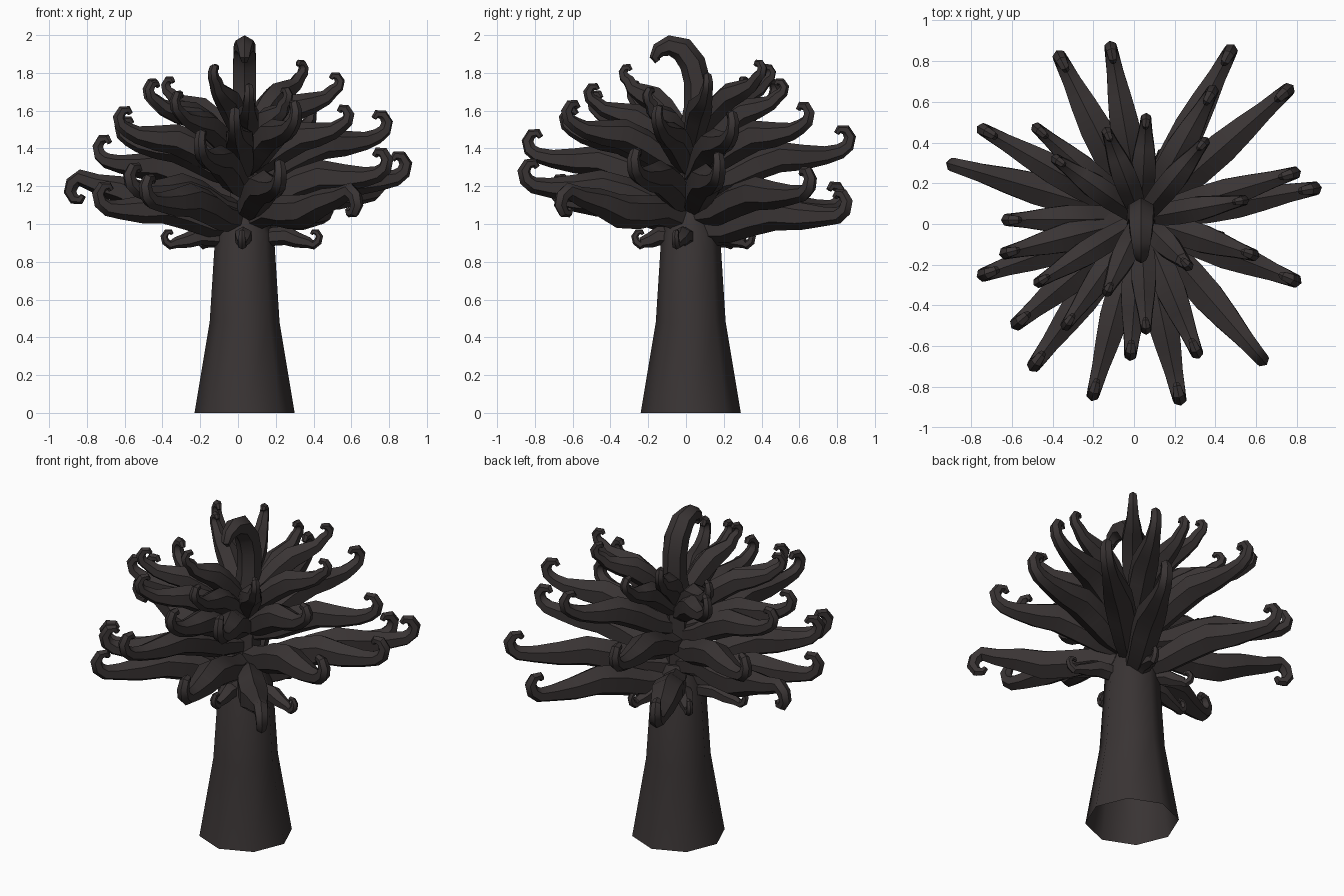
import bpy, bmesh, math
from mathutils import Vector

if "Cube" in bpy.data.objects:
    bpy.data.objects.remove(bpy.data.objects["Cube"])

bark = bpy.data.materials.new("dark bark")
bark.diffuse_color = (0.041, 0.034, 0.034, 1)
bark.use_nodes = True
bark.node_tree.nodes["Principled BSDF"].inputs["Base Color"].default_value = bark.diffuse_color
CX, CY = 0.035, 0.025          # trunk axis


def finish(bm, name, angle=45):
    bmesh.ops.recalc_face_normals(bm, faces=bm.faces)
    me = bpy.data.meshes.new(name)
    bm.to_mesh(me)
    bm.free()
    me.materials.append(bark)
    ob = bpy.data.objects.new(name, me)
    bpy.context.collection.objects.link(ob)
    bpy.ops.object.select_all(action='DESELECT')
    ob.select_set(True)
    bpy.context.view_layer.objects.active = ob
    bpy.ops.object.shade_smooth_by_angle(angle=math.radians(angle))
    return ob


def sweep(name, origin, ang, path, sides=6):
    """Tube along (distance, height, radius) points in a vertical plane."""
    d = Vector((math.cos(ang), math.sin(ang), 0))
    side = Vector((-d.y, d.x, 0))
    pts = [Vector((origin[0], origin[1], z)) + d * r for r, z, _ in path]
    bm = bmesh.new()
    rings = []
    for i, p in enumerate(pts):
        t = (pts[min(i + 1, len(pts) - 1)] - pts[max(i - 1, 0)]).normalized()
        n = t.cross(side)
        rad = path[i][2]
        rings.append([bm.verts.new(p + (n * math.cos(a) + side * math.sin(a)) * rad)
                      for a in (2 * math.pi * k / sides for k in range(sides))])
    for a, b in zip(rings, rings[1:]):
        for k in range(sides):
            j = (k + 1) % sides
            bm.faces.new((a[k], a[j], b[j], b[k]))
    bm.faces.new(rings[0])
    bm.faces.new(rings[-1])
    return finish(bm, name)


def branch(name, x, y, zt, down=False, thick=1.0, z0=None):
    """Wavy branch whose tip reaches (x, y) at height zt and ends in a hook."""
    dx, dy = x - CX, y - CY
    R = math.hypot(dx, dy)
    h = max(0.6, min(1.0, R / 0.8))
    if z0 is None:
        z0 = 0.99 + 0.68 * (zt - 1.12)
    w = 0.035 * h
    k = thick * (0.82 + 0.18 * h)
    s = -1 if down else 1
    body = [(0, 0, .06), (.22, -.7, .078), (.38, .2, .09), (.53, .6, .09),
            (.68, -.3, .073), (.82, -.7, .052)]
    path = [(u * R, z0 + (zt - z0) * u ** .75 + s * o * w, r * k) for u, o, r in body]
    hook = [(-.085, -.035, .044), (-.045, -.005, .039), (-.032, .04, .035),
            (-.055, .078, .03), (-.09, .082, .024), (-.105, .06, .016)]
    path += [(R + a * h, zt + s * b * h, r * k) for a, b, r in hook]
    sweep(name, (CX, CY), math.atan2(dy, dx), path)


# Trunk: flared octagon, open underneath
bm = bmesh.new()
rings = []
for z, r in [(0, .265), (.48, .185), (.95, .155), (1.08, .10)]:
    rings.append([bm.verts.new((CX + r * math.cos(k * math.pi / 4),
                                CY + r * math.sin(k * math.pi / 4), z)) for k in range(8)])
for a, b in zip(rings, rings[1:]):
    for k in range(8):
        bm.faces.new((a[k], a[(k + 1) % 8], b[(k + 1) % 8], b[k]))
bm.faces.new(rings[-1])
finish(bm, "trunk", 50)

# Crown stem, curling forward at the top
sweep("crown_stem", (CX, 0), -math.pi / 2,
      [(-.02, 1.0, .09), (-.03, 1.4, .085), (-.06, 1.62, .07), (-.06, 1.75, .07),
       (-.035, 1.85, .07), (.02, 1.925, .066), (.09, 1.945, .054),
       (.145, 1.92, .04), (.165, 1.88, .028), (.15, 1.86, .016)])

# Long lower branches: tip x, y, height, hook down
for i, b in enumerate([
        (-.92, .30, 1.21, True), (-.51, -.72, 1.16, False), (.65, -.69, 1.14, True),
        (.49, .88, 1.08, False), (-.38, .85, 1.12, False), (.92, .18, 1.28, False),
        (.23, -.89, 1.24, False), (.82, -.29, 1.30, False), (-.77, -.26, 1.12, False),
        (.78, .68, 1.20, False), (-.60, -.51, 1.22, False)]):
    branch(f"lower_branch_{i + 1}", *b)

# Middle branches
for i, b in enumerate([
        (-.21, -.87, 1.40, False), (-.12, .90, 1.42, False), (.82, .26, 1.50, False),
        (-.77, .48, 1.37, False), (-.66, -.15, 1.53, False), (-.65, .02, 1.48, False),
        (.32, -.66, 1.56, False), (-.02, -.67, 1.53, False), (.40, .68, 1.55, False),
        (.61, -.16, 1.55, False)]):
    branch(f"middle_branch_{i + 1}", *b, thick=.92)

# Upper branches
for i, b in enumerate([
        (.56, .12, 1.73, False), (-.50, .49, 1.68, False), (-.40, .33, 1.71, False),
        (-.14, .47, 1.78, False), (.06, .54, 1.70, False), (.36, .42, 1.80, False),
        (-.49, -.30, 1.68, False), (-.35, -.52, 1.62, False), (.06, -.54, 1.67, False),
        (-.14, -.35, 1.78, False), (.28, -.22, 1.66, False)]):
    branch(f"upper_branch_{i + 1}", *b, thick=.82)

# Small twigs around the top of the trunk
for i, (x, y) in enumerate([(.02, -.29), (.45, -.06), (-.41, -.03), (.14, .37), (-.22, .27)]):
    branch(f"twig_{i + 1}", x, y, .91, thick=.6, z0=.95)
